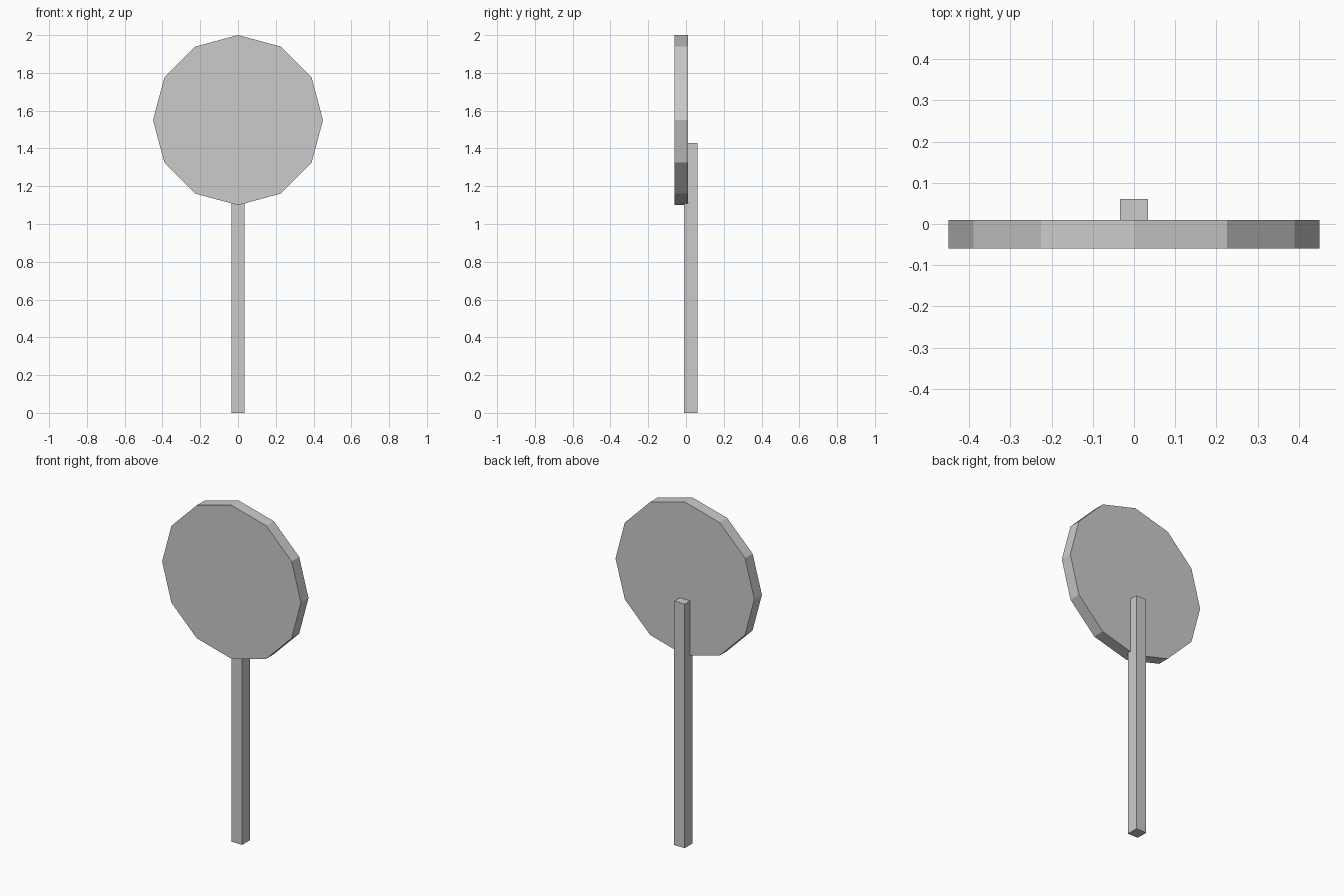
import bpy
import math

if "Cube" in bpy.data.objects:
    bpy.data.objects.remove(bpy.data.objects["Cube"])

# Sign face: flat 12-sided disc facing the front, a corner pointing up
bpy.ops.mesh.primitive_cylinder_add(
    vertices=12, radius=0.45, depth=0.07,
    location=(0, -0.025, 1.55), rotation=(math.radians(90), 0, 0))
bpy.context.object.name = "sign_disc"

# Square post, let slightly into the back of the disc
bpy.ops.mesh.primitive_cube_add(size=1, location=(0, 0.0255, 0.715))
post = bpy.context.object
post.name = "sign_post"
post.scale = (0.068, 0.07, 1.43)
bpy.ops.object.transform_apply(location=False, rotation=False, scale=True)
